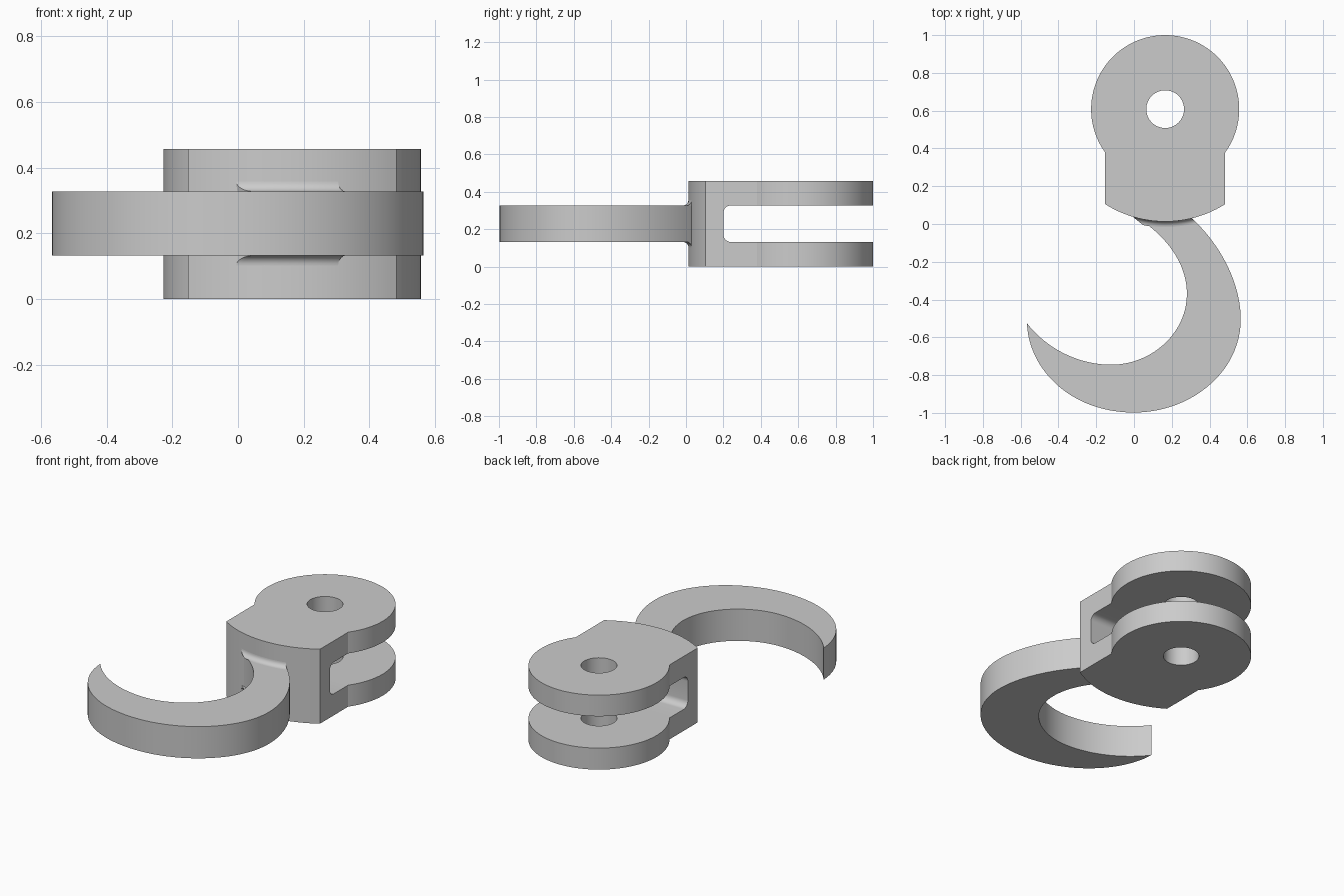
import bpy, bmesh, math
from mathutils import Vector
from mathutils.geometry import interpolate_bezier

cube = bpy.data.objects.get("Cube")
if cube:
    bpy.data.objects.remove(cube, do_unlink=True)

grey = bpy.data.materials.new("plain_grey")
grey.use_nodes = True
grey.diffuse_color = (0.6, 0.6, 0.6, 1)
grey.node_tree.nodes["Principled BSDF"].inputs["Base Color"].default_value = (0.6, 0.6, 0.6, 1)

PIN_X, PIN_Y = 0.165, 0.608     # pin hole centre
HEIGHT = 0.457
LOW, HIGH = 0.132, 0.327        # slot and hook levels
NOSE_R = 0.595                  # rounded nose radius about the pin


def make_object(name, bm):
    bmesh.ops.recalc_face_normals(bm, faces=bm.faces)
    mesh = bpy.data.meshes.new(name)
    bm.to_mesh(mesh)
    bm.free()
    mesh.materials.append(grey)
    obj = bpy.data.objects.new(name, mesh)
    bpy.context.collection.objects.link(obj)
    return obj


def prism(name, outline, extrude):
    """Extrude a closed outline of 3D points along a vector."""
    bm = bmesh.new()
    face = bm.faces.new([bm.verts.new(p) for p in outline])
    result = bmesh.ops.extrude_face_region(bm, geom=[face], use_keep_orig=True)
    moved = [v for v in result["geom"] if isinstance(v, bmesh.types.BMVert)]
    bmesh.ops.translate(bm, verts=moved, vec=extrude)
    return make_object(name, bm)


def arc(cx, cy, r, start, end, steps):
    angles = [start + (end - start) * i / steps for i in range(steps + 1)]
    return [(cx + r * math.cos(a), cy + r * math.sin(a)) for a in angles]


def bezier_path(knots, steps=24):
    """Knots are (point, handle in, handle out), handles as offsets."""
    path = []
    for (p, _, out), (q, back, _) in zip(knots, knots[1:]):
        p, q = Vector(p), Vector(q)
        path += interpolate_bezier(p, p + Vector(out), q + Vector(back), q, steps)[:-1]
    return path + [Vector(knots[-1][0])]


def cut(target, cutter):
    mod = target.modifiers.new("cut", "BOOLEAN")
    mod.object, mod.operation, mod.solver = cutter, "DIFFERENCE", "EXACT"
    bpy.context.view_layer.objects.active = target
    bpy.ops.object.modifier_apply(modifier=mod.name)
    bpy.data.objects.remove(cutter, do_unlink=True)


def smooth(obj):
    bpy.ops.object.select_all(action="DESELECT")
    obj.select_set(True)
    bpy.context.view_layer.objects.active = obj
    bpy.ops.object.shade_smooth_by_angle(angle=math.radians(30))


# Clevis body: round eye, straight neck and rounded nose
HALF, EYE_R = 0.318, 0.392
eye = math.acos(HALF / EYE_R)
nose = math.acos(HALF / NOSE_R)
outline = arc(PIN_X, PIN_Y, EYE_R, -eye, math.pi + eye, 80)
outline += arc(PIN_X, PIN_Y, NOSE_R, math.pi + nose, 2 * math.pi - nose, 24)
body = prism("clevis_body", [(x, y, 0) for x, y in outline], (0, 0, HEIGHT))

# Fork slot with rounded inner corners
SLOT_Y, FILLET = 0.2, 0.04
profile = [(1.2, LOW)]
profile += arc(SLOT_Y + FILLET, LOW + FILLET, FILLET, 1.5 * math.pi, math.pi, 8)
profile += arc(SLOT_Y + FILLET, HIGH - FILLET, FILLET, math.pi, math.pi / 2, 8)
profile += [(1.2, HIGH)]
cut(body, prism("slot_cutter", [(-0.5, y, z) for y, z in profile], (1.5, 0, 0)))

# Pin hole through both fork plates
hole = arc(PIN_X, PIN_Y, 0.1, 0, 2 * math.pi, 48)[:-1]
cut(body, prism("hole_cutter", [(x, y, -0.1) for x, y in hole], (0, 0, 1)))
smooth(body)

# Curved hook tapering to a sharp tip
inner = bezier_path([
    ((-0.02, 0.055), (0, 0), (0.18, -0.10)),
    ((0.28, -0.37), (0, 0.17), (0, -0.21)),
    ((-0.12, -0.745), (0.21, 0), (-0.18, 0)),
    ((-0.567, -0.525), (0.10, -0.13), (0, 0))])
outer = bezier_path([
    ((0.29, 0.045), (0, 0), (0.16, -0.14)),
    ((0.565, -0.505), (0, 0.20), (0, -0.28)),
    ((0, -0.998), (0.30, 0), (-0.33, 0)),
    ((-0.567, -0.525), (0.01, -0.25), (0, 0))])
hook_outline = [(p.x, p.y, LOW) for p in inner + outer[-2::-1]]
hook = prism("hook", hook_outline, (0, 0, HIGH - LOW))
smooth(hook)

# Concave fillets where the hook meets the nose, above and below
R, ROWS, COLS = 0.03, 8, 20


def root_fillet(name, level, side):
    bm = bmesh.new()
    rows = []
    for i in range(ROWS + 1):
        a = math.pi / 2 * i / ROWS
        d, rise = R * (1 - math.sin(a)), R * (1 - math.cos(a))
        left, right = d * 1.8 - 0.005, 0.305 + d * 0.8
        row = []
        for j in range(COLS + 1):
            x = left + (right - left) * j / COLS
            y = PIN_Y - math.sqrt((NOSE_R + d) ** 2 - (x - PIN_X) ** 2)
            row.append(bm.verts.new((x, y, level + side * rise)))
        rows.append(row)
    # Hidden corner row closes the wedge
    back = [bm.verts.new((v.co.x, v.co.y + 0.002, level)) for v in rows[-1]]
    loop = rows + [back]
    for k, row in enumerate(loop):
        following = loop[(k + 1) % len(loop)]
        for j in range(COLS):
            bm.faces.new((row[j], row[j + 1], following[j + 1], following[j]))
    for j in (0, COLS):
        bm.faces.new([row[j] for row in loop])
    smooth(make_object(name, bm))


root_fillet("upper_root_fillet", HIGH, 1)
root_fillet("lower_root_fillet", LOW, -1)
